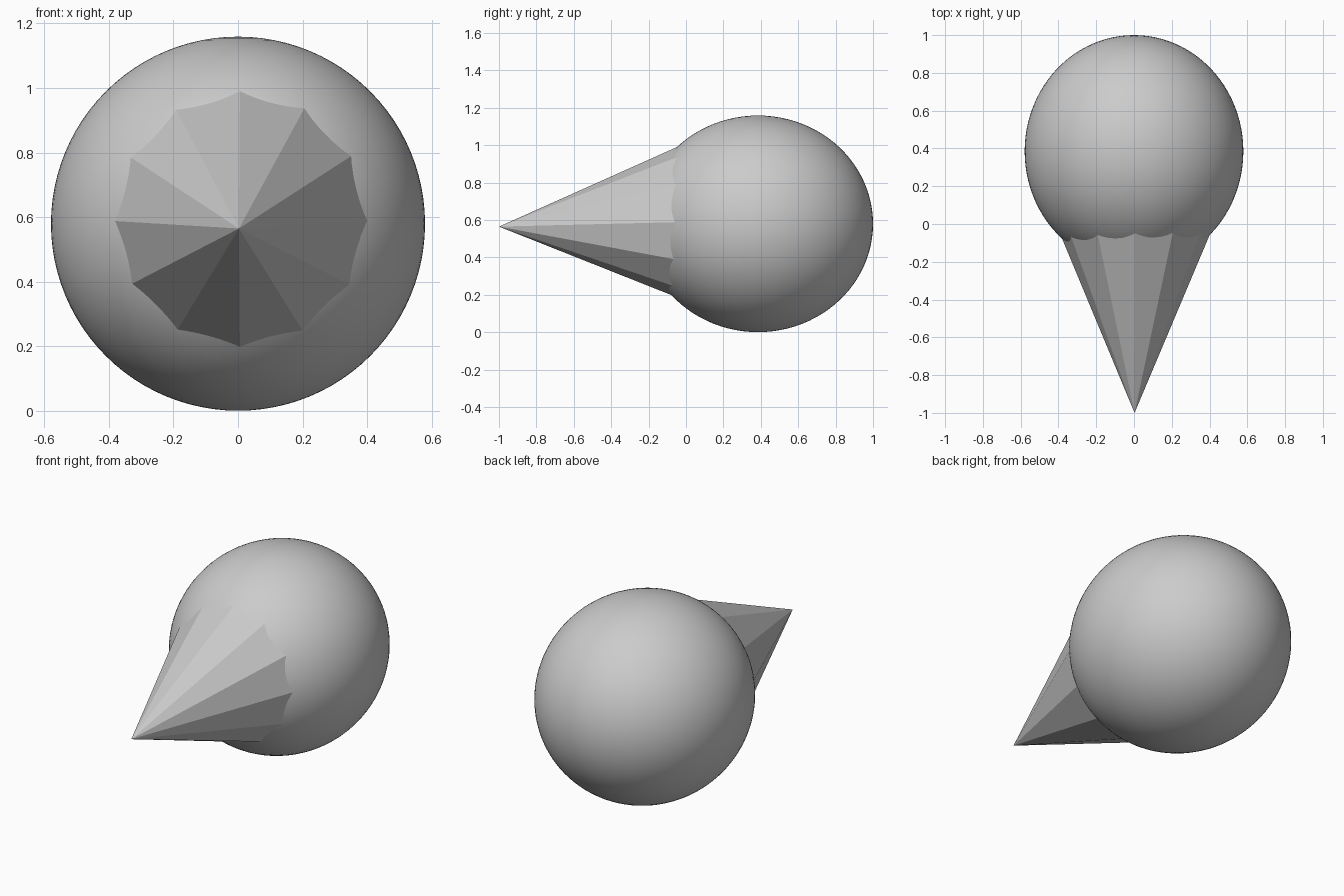
import bpy
import bmesh
from math import cos, sin, tau

if "Cube" in bpy.data.objects:
    bpy.data.objects.remove(bpy.data.objects["Cube"])

# Ice cream scoop: smooth ball, slightly stretched along y
bpy.ops.mesh.primitive_uv_sphere_add(segments=96, ring_count=48, radius=1,
                                     location=(0, 0.385, 0.58))
scoop = bpy.context.object
scoop.name = "scoop"
scoop.scale = (0.579, 0.615, 0.579)
bpy.ops.object.transform_apply(location=False, rotation=False, scale=True)
bpy.ops.object.shade_smooth()

# Cone: twelve flat sides, tip to the front, rim buried in the scoop
SIDES = 12
bm = bmesh.new()
tip = bm.verts.new((0.003, -1.0, 0.565))
rim = [bm.verts.new((0.006 + 0.419 * cos(tau * i / SIDES), 0.0,
                     0.59 + 0.422 * sin(tau * i / SIDES)))
       for i in range(SIDES)]
for i in range(SIDES):
    bm.faces.new((tip, rim[i], rim[(i + 1) % SIDES]))
bm.faces.new(rim)
bmesh.ops.recalc_face_normals(bm, faces=bm.faces)
mesh = bpy.data.meshes.new("cone")
bm.to_mesh(mesh)
bm.free()
cone = bpy.data.objects.new("cone", mesh)
bpy.context.collection.objects.link(cone)
